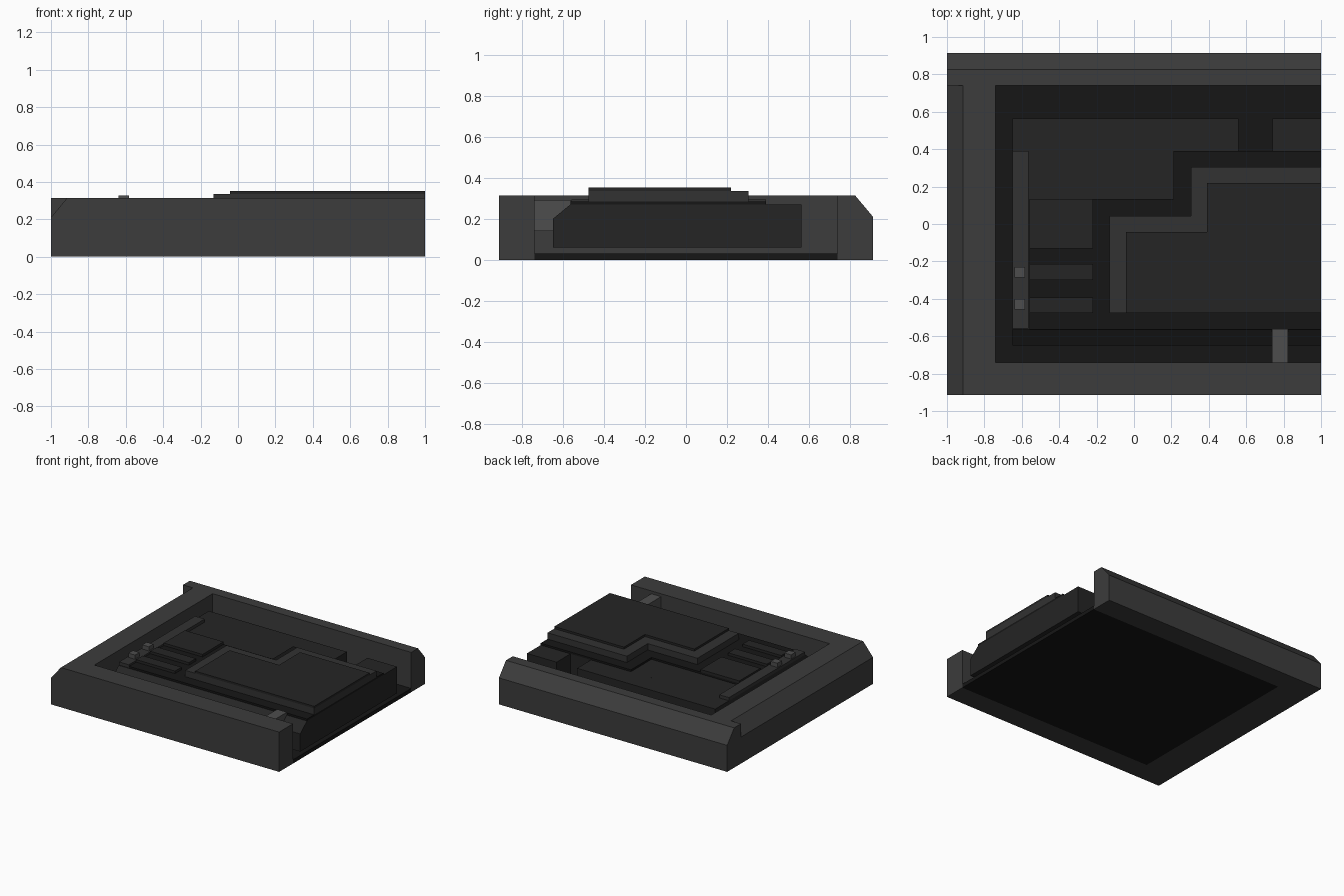
import bpy, bmesh
from mathutils import Vector

if "Cube" in bpy.data.objects:
    bpy.data.objects.remove(bpy.data.objects["Cube"])


def mat(name, v):
    m = bpy.data.materials.new(name)
    m.diffuse_color = (v, v, v, 1)
    m.use_nodes = True
    m.node_tree.nodes["Principled BSDF"].inputs["Base Color"].default_value = m.diffuse_color
    return m


FRAME = mat("frame_grey", 0.045)
FLOOR = mat("near_black", 0.008)
BOARD = mat("board_black", 0.018)
TRIM = mat("trim_grey", 0.032)
CLIP = mat("clip_grey", 0.075)


def prism(name, pts, axis, lo, hi, material):
    """Extrude a 2D outline along an axis from lo to hi."""
    place = {'x': lambda a, b, t: (t, a, b),
             'y': lambda a, b, t: (a, t, b),
             'z': lambda a, b, t: (a, b, t)}[axis]
    bm = bmesh.new()
    face = bm.faces.new([bm.verts.new(place(a, b, lo)) for a, b in pts])
    ext = bmesh.ops.extrude_face_region(bm, geom=[face])
    shift = Vector(place(0, 0, hi - lo))
    for v in ext["geom"]:
        if isinstance(v, bmesh.types.BMVert):
            v.co += shift
    bmesh.ops.recalc_face_normals(bm, faces=bm.faces)
    me = bpy.data.meshes.new(name)
    bm.to_mesh(me)
    bm.free()
    me.materials.append(material)
    ob = bpy.data.objects.new(name, me)
    bpy.context.collection.objects.link(ob)
    return ob


def box(name, x0, x1, y0, y1, z0, z1, material):
    return prism(name, [(x0, y0), (x1, y0), (x1, y1), (x0, y1)], 'z', z0, z1, material)


def step(name, x0, xm, y0, ym, y1, z0, z1, material):
    """Layer with a stepped outline, flush with the open right end."""
    pts = [(x0, y0), (1, y0), (1, y1), (xm, y1), (xm, ym), (x0, ym)]
    return prism(name, pts, 'z', z0, z1, material)


# Outer frame: front, chamfered left and chamfered back walls
box("front_wall", -0.74, 1, -0.913, -0.74, 0, 0.315, FRAME)
prism("left_wall", [(-1, 0), (-0.74, 0), (-0.74, 0.315), (-0.913, 0.315), (-1, 0.21)],
      'y', -0.913, 0.74, FRAME)
prism("back_wall", [(0.74, 0), (0.913, 0), (0.913, 0.21), (0.825, 0.315), (0.74, 0.315)],
      'x', -1, 1, FRAME)
box("floor", -0.74, 1, -0.74, 0.74, 0, 0.03, FLOOR)

# Main board with chamfered front edge, and back strip split by a notch
prism("board", [(-0.65, 0.06), (0.39, 0.06), (0.39, 0.27), (-0.565, 0.27), (-0.65, 0.2)],
      'x', -0.65, 1, BOARD)
for i, (a, b) in enumerate([(-0.65, 0.56), (0.74, 1)]):
    box(f"board_back_{i}", a, b, 0.39, 0.563, 0.06, 0.27, BOARD)

# Stacked stepped layers
step("dark_layer", -0.56, 0.21, -0.563, 0.133, 0.39, 0.27, 0.285, FLOOR)
step("rim_layer", -0.13, 0.305, -0.475, 0.043, 0.305, 0.285, 0.335, TRIM)
step("top_plate", -0.043, 0.39, -0.475, -0.043, 0.22, 0.335, 0.352, BOARD)

# Fingers on the dark layer
for i, (a, b) in enumerate([(-0.475, -0.393), (-0.3, -0.213), (-0.13, 0.133)]):
    box(f"finger_{i}", -0.56, -0.22, a, b, 0.285, 0.305, BOARD)

# Side bar with two pegs, and the front clip
box("side_bar", -0.65, -0.565, -0.56, 0.39, 0.265, 0.295, TRIM)
for i, y in enumerate((-0.43, -0.257)):
    box(f"peg_{i}", -0.64, -0.582, y - 0.028, y + 0.028, 0.295, 0.328, CLIP)
box("front_clip", 0.737, 0.823, -0.74, -0.563, 0.14, 0.292, CLIP)
